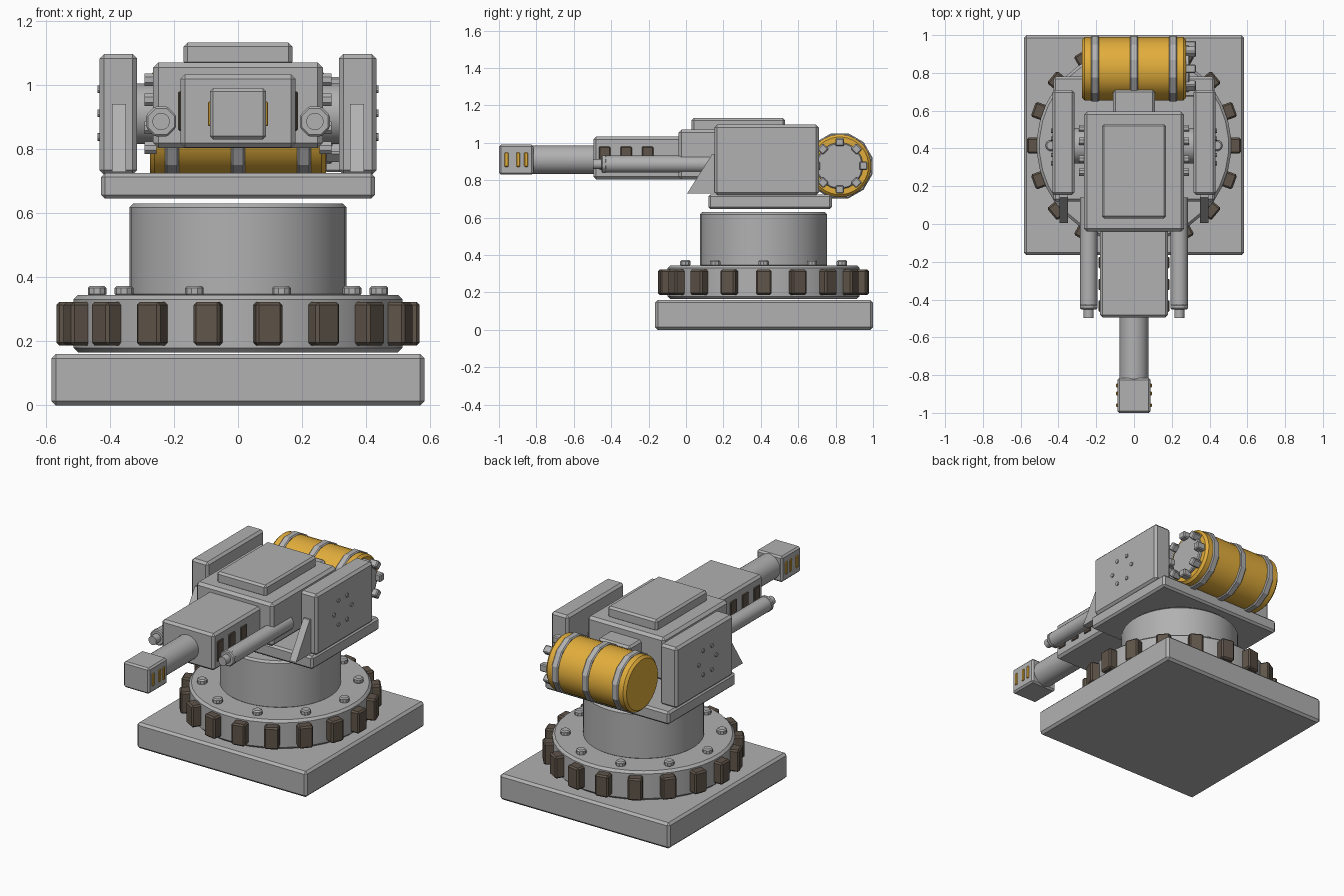
import bpy, bmesh, math
from mathutils import Matrix, Vector

if "Cube" in bpy.data.objects:
    bpy.data.objects.remove(bpy.data.objects["Cube"])


def material(name, rgb):
    m = bpy.data.materials.new(name)
    m.diffuse_color = (*rgb, 1)
    m.use_nodes = True
    m.node_tree.nodes["Principled BSDF"].inputs["Base Color"].default_value = m.diffuse_color
    return m


GREY = material("grey_metal", (0.44, 0.44, 0.44))
YELLOW = material("yellow_paint", (0.76, 0.42, 0.045))
BROWN = material("dark_brown", (0.115, 0.09, 0.068))


def finish(bm, name, mat, bevel=0.0, smooth=False):
    bmesh.ops.recalc_face_normals(bm, faces=bm.faces[:])
    me = bpy.data.meshes.new(name)
    bm.to_mesh(me)
    bm.free()
    me.materials.append(mat)
    ob = bpy.data.objects.new(name, me)
    bpy.context.collection.objects.link(ob)
    if bevel:
        mod = ob.modifiers.new("edge_bevel", 'BEVEL')
        mod.width = bevel
        mod.segments = 1
        mod.limit_method = 'ANGLE'
        mod.angle_limit = math.radians(40)
    if smooth:
        bpy.ops.object.select_all(action='DESELECT')
        ob.select_set(True)
        bpy.context.view_layer.objects.active = ob
        bpy.ops.object.shade_smooth_by_angle(angle=math.radians(30))
    return ob


def box(name, x, y, z, mat=GREY, bevel=0.012):
    """Bevelled box from (min, max) ranges."""
    bm = bmesh.new()
    mid = Vector([(a + b) / 2 for a, b in (x, y, z)])
    size = [b - a for a, b in (x, y, z)]
    bmesh.ops.create_cube(bm, size=1, matrix=Matrix.Translation(mid) @ Matrix.Diagonal((*size, 1)))
    return finish(bm, name, mat, bevel)


def cyl(name, axis, centre, span, r, mat=GREY, sides=32, bevel=0.0, smooth=True):
    """Cylinder along an axis; centre gives the other two coordinates, span its ends."""
    bm = bmesh.new()
    mid = list(centre)
    mid.insert("XYZ".index(axis), sum(span) / 2)
    rot = {"X": Matrix.Rotation(math.pi / 2, 4, 'Y'),
           "Y": Matrix.Rotation(math.pi / 2, 4, 'X'), "Z": Matrix()}[axis]
    bmesh.ops.create_cone(bm, cap_ends=True, segments=sides, radius1=r, radius2=r,
                          depth=span[1] - span[0],
                          matrix=Matrix.Translation(mid) @ rot @ Matrix.Rotation(math.pi / sides, 4, 'Z'))
    return finish(bm, name, mat, bevel, smooth)


CY = 0.415  # turning axis of the turret

# Base, ring and column
box("base_slab", (-0.583, 0.583), (-0.165, 1.0), (0, 0.16), bevel=0.014)
cyl("bearing_ring", "Z", (0, CY), (0.165, 0.345), 0.515, sides=36, bevel=0.014)
cyl("column", "Z", (0, CY), (0.335, 0.63), 0.34, sides=48, bevel=0.012)

# Teeth around the ring
for i in range(18):
    a = math.radians(10 + 20 * i)
    tooth = box("ring_tooth", (-0.042, 0.042), (-0.567, -0.50), (0.187, 0.322), BROWN, 0.009)
    tooth.rotation_euler.z = a
    tooth.location.y = CY

# Bolts on top of the ring
for i in range(10):
    a = math.radians(18 + 36 * i)
    cyl("ring_bolt", "Z", (0.44 * math.sin(a), CY - 0.44 * math.cos(a)), (0.34, 0.373),
        0.029, sides=10, bevel=0.007)

# Rotating platform
box("platform", (-0.427, 0.427), (0.12, 0.78), (0.645, 0.725))

# Gun body
box("gun_body", (-0.265, 0.265), (-0.04, 0.595), (0.803, 1.07), bevel=0.016)
box("top_plate", (-0.17, 0.17), (0.03, 0.53), (1.06, 1.132))
box("rear_block", (-0.11, 0.11), (0.57, 0.71), (0.84, 1.02))
box("receiver", (-0.18, 0.18), (-0.495, 0), (0.805, 1.033), bevel=0.014)

# Barrel and muzzle
cyl("barrel", "Y", (0, 0.91), (-0.84, -0.47), 0.076)
box("muzzle", (-0.088, 0.088), (-1.0, -0.815), (0.83, 0.99), bevel=0.01)

for s in (-1, 1):
    def span(a, b):
        return tuple(sorted((s * a, s * b)))

    # Slots on the receiver and muzzle
    for y in (-0.435, -0.32, -0.205):
        box("receiver_slot", span(0.176, 0.187), (y - 0.03, y + 0.03), (0.857, 0.98), BROWN, 0.004)
    for y in (-0.96, -0.897, -0.855):
        box("muzzle_slot", span(0.084, 0.094), (y - 0.01, y + 0.01), (0.872, 0.948), YELLOW, 0.003)

    # Recoil tubes
    cyl("recoil_tube", "Y", (s * 0.24, 0.886), (-0.43, 0.14), 0.046, sides=24)
    cyl("recoil_collar", "Y", (s * 0.24, 0.886), (-0.452, -0.425), 0.051, sides=8, bevel=0.006, smooth=False)
    cyl("recoil_tip", "Y", (s * 0.24, 0.886), (-0.497, -0.44), 0.027, sides=16)

    # Side plates with hexagon pin pattern
    box("side_plate", span(0.315, 0.432), (0.153, 0.71), (0.72, 1.097), bevel=0.014)
    for i in range(6):
        a = math.radians(60 * i)
        cyl("plate_pin", "X", (0.408 + 0.086 * math.cos(a), 0.912 + 0.086 * math.sin(a)),
            span(0.425, 0.439), 0.012, sides=10)

    # Trunnions with bolt circle
    cyl("trunnion", "X", (0.415, 0.91), span(0.25, 0.33), 0.095)
    for i in range(8):
        a = math.radians(22.5 + 45 * i)
        cyl("trunnion_bolt", "X", (0.39 + 0.125 * math.cos(a), 0.91 + 0.115 * math.sin(a)),
            span(0.255, 0.292), 0.021, sides=8)

    # Triangular gusset
    bm = bmesh.new()
    tri = [bm.verts.new((s * 0.35, y, z)) for y, z in ((0.005, 0.728), (0.16, 0.728), (0.16, 0.94), (0.14, 0.94))]
    face = bm.faces.new(tri)
    ext = bmesh.ops.extrude_face_region(bm, geom=[face])
    bmesh.ops.translate(bm, vec=(s * 0.044, 0, 0),
                        verts=[v for v in ext["geom"] if isinstance(v, bmesh.types.BMVert)])
    finish(bm, "gusset", GREY)

# Rear tank with straps
TANK = (0.822, 0.877)
cyl("tank", "X", TANK, (-0.275, 0.275), 0.168, YELLOW, sides=32, bevel=0.014)
for x in (-0.206, 0, 0.206):
    cyl("tank_strap", "X", TANK, (x - 0.022, x + 0.022), 0.18, sides=12, bevel=0.006, smooth=False)

# Tank cap and its bolts
cyl("tank_cap", "X", TANK, (0.26, 0.295), 0.125, sides=24, bevel=0.006)
for i in range(8):
    a = math.radians(45 * i)
    bolt = box("cap_bolt", (0.27, 0.328), (-0.023, 0.023), (0.105, 0.148), bevel=0.006)
    bolt.rotation_euler.x = a
    bolt.location = (0, *TANK)
